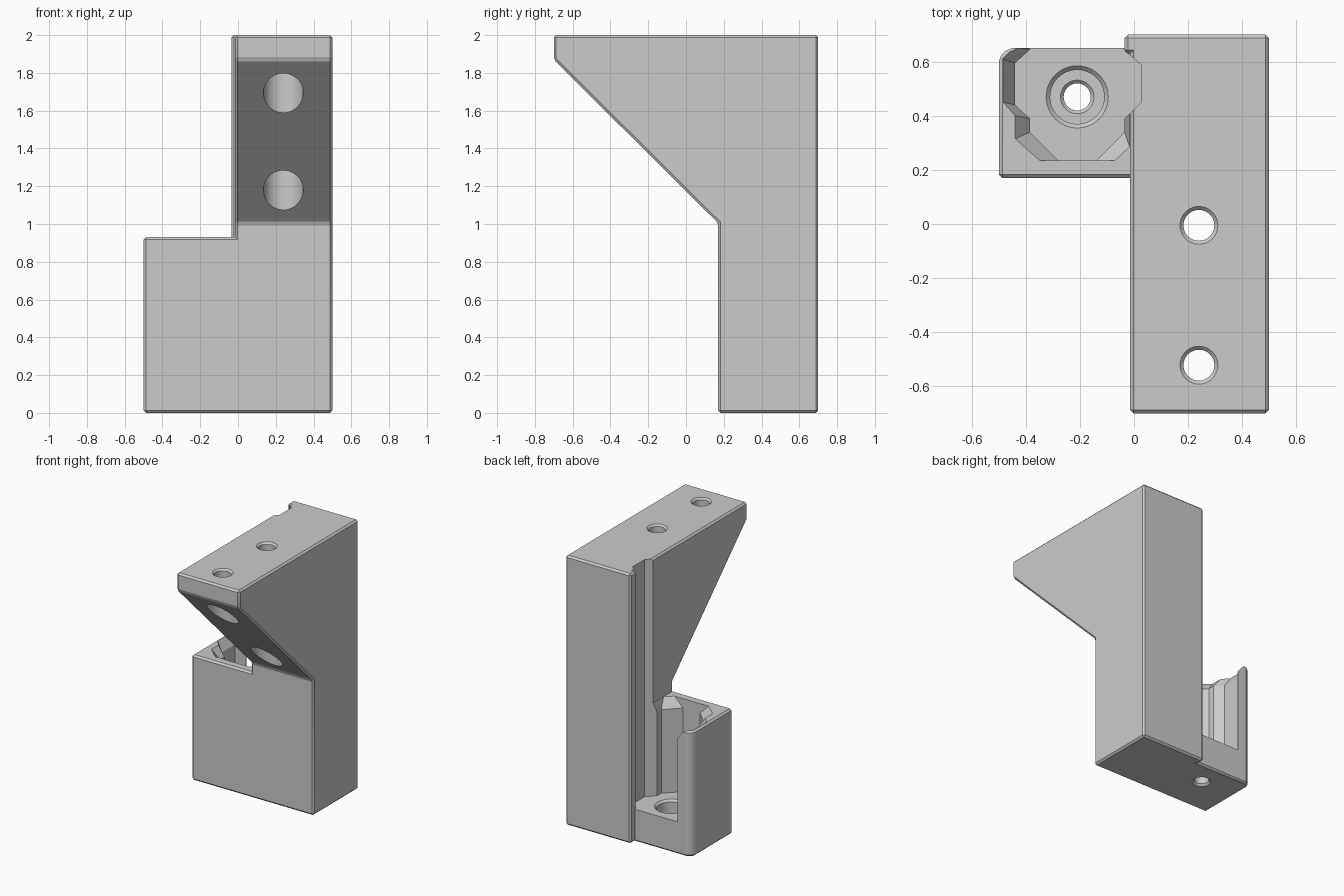
import bpy, bmesh, math

if "Cube" in bpy.data.objects:
    bpy.data.objects.remove(bpy.data.objects["Cube"])

grey = bpy.data.materials.new("plain_grey")
grey.diffuse_color = (0.6, 0.6, 0.6, 1)
grey.use_nodes = True
grey.node_tree.nodes["Principled BSDF"].inputs["Base Color"].default_value = grey.diffuse_color


def make_object(name, bm):
    bmesh.ops.recalc_face_normals(bm, faces=bm.faces[:])
    mesh = bpy.data.meshes.new(name)
    bm.to_mesh(mesh)
    bm.free()
    obj = bpy.data.objects.new(name, mesh)
    bpy.context.collection.objects.link(obj)
    mesh.materials.append(grey)
    return obj


def loft(name, rings, chamfer=0):
    """Joins equal-length rings of points into a closed solid."""
    bm = bmesh.new()
    rows = [[bm.verts.new(p) for p in ring] for ring in rings]
    n = len(rows[0])
    for a, b in zip(rows, rows[1:]):
        for i in range(n):
            j = (i + 1) % n
            bm.faces.new((a[i], a[j], b[j], b[i]))
    bm.faces.new(rows[0])
    bm.faces.new(rows[-1])
    if chamfer:
        bmesh.ops.recalc_face_normals(bm, faces=bm.faces[:])
        bmesh.ops.bevel(bm, geom=bm.edges[:], offset=chamfer, segments=1,
                        affect='EDGES', profile=0.5)
    return make_object(name, bm)


def prism(name, outline, z0, z1, chamfer=0):
    return loft(name, [[(x, y, z) for x, y in outline] for z in (z0, z1)], chamfer)


def lathe(name, x, y, profile, n=48):
    """Stepped round cutter around a vertical axis."""
    return loft(name, [[(x + r * math.cos(2 * math.pi * i / n),
                         y + r * math.sin(2 * math.pi * i / n), z)
                        for i in range(n)] for r, z in profile])


def combine(target, tool, operation):
    mod = target.modifiers.new("combine", 'BOOLEAN')
    mod.operation = operation
    mod.solver = 'EXACT'
    mod.object = tool
    bpy.context.view_layer.objects.active = target
    bpy.ops.object.modifier_apply(modifier=mod.name)
    bpy.data.objects.remove(tool, do_unlink=True)


C = 0.013

# Tall column with a sloping overhanging arm
side = [(0.17, 0), (0.7, 0), (0.7, 2), (-0.7, 2), (-0.7, 1.87), (0.17, 1.005)]
body = loft("bracket_body", [[(x, y, z) for y, z in side] for x in (-0.015, 0.5)], C)

# Lip along the back edge of the column
lip = prism("back_lip", [(-0.035, 0.63), (0.2, 0.63), (0.2, 0.7), (-0.035, 0.7)], 0, 2, C)
combine(body, lip, 'UNION')

# Low socket block beside the column
block = prism("socket_block", [(-0.5, 0.17), (0.3, 0.17), (0.3, 0.65),
                               (-0.465, 0.65), (-0.5, 0.615)], 0, 0.93, C)
combine(body, block, 'UNION')

# Socket pocket, open at the back, flared at the rim, running up the column as a groove
back_right = [(0.025, 0.45), (0.025, 0.59), (-0.035, 0.64), (-0.035, 0.8)]
lower = [(-0.385, 0.8), (-0.385, 0.645), (-0.44, 0.595), (-0.44, 0.44), (-0.385, 0.39),
         (-0.385, 0.34), (-0.28, 0.235), (-0.14, 0.235), (-0.035, 0.34),
         (-0.035, 0.39)] + back_right
upper = [(-0.44, 0.8), (-0.44, 0.655), (-0.484, 0.61), (-0.484, 0.45), (-0.44, 0.40),
         (-0.44, 0.315), (-0.35, 0.235), (-0.07, 0.235), (-0.016, 0.285),
         (-0.016, 0.408)] + back_right
levels = [(lower, 0.24), (lower, 0.86), (upper, 0.931), (upper, 2.1)]
pocket = loft("pocket_cutter", [[(x, y, z) for x, y in ring] for ring, z in levels])
combine(body, pocket, 'DIFFERENCE')

# Counterbored screw hole in the pocket floor
floor_hole = lathe("floor_hole_cutter", -0.21, 0.47,
                   [(0.08, -0.015), (0.05, 0.015), (0.05, 0.09), (0.062, 0.102),
                    (0.1, 0.102), (0.1, 0.225), (0.13, 0.255)])
combine(body, floor_hole, 'DIFFERENCE')

# Two vertical screw holes through the arm, wide from below
for y in (-0.005, -0.522):
    arm_hole = lathe("arm_hole_cutter", 0.24, y,
                     [(0.105, 0.9), (0.105, 1.86), (0.057, 1.86),
                      (0.057, 1.987), (0.087, 2.017)])
    combine(body, arm_hole, 'DIFFERENCE')

# Smooth the round holes, keep the chamfers crisp
bpy.ops.object.select_all(action='DESELECT')
body.select_set(True)
bpy.context.view_layer.objects.active = body
bpy.ops.object.shade_smooth_by_angle(angle=math.radians(20))
